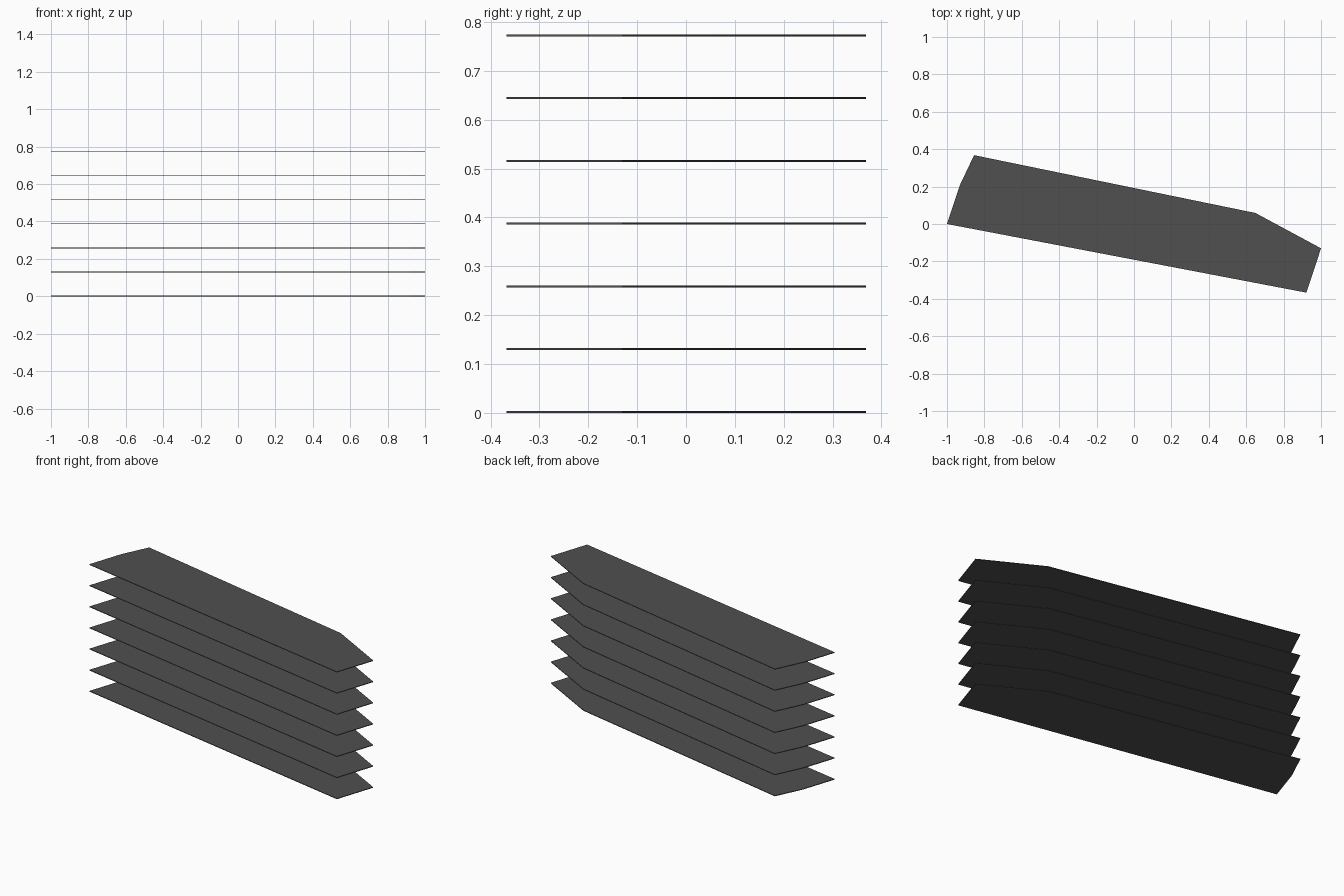
import bpy, bmesh

if "Cube" in bpy.data.objects:
    bpy.data.objects.remove(bpy.data.objects["Cube"])

# Shared slab outline, seen from the top
OUTLINE = [(-1.0, 0.0), (0.922, -0.367), (1.0, -0.13),
           (0.649, 0.059), (-0.855, 0.368), (-0.932, 0.206)]
COUNT, SPACING, THICKNESS = 7, 0.1284, 0.004

dark = bpy.data.materials.new("dark_grey")
dark.diffuse_color = (0.08, 0.08, 0.08, 1)
dark.use_nodes = True
dark.node_tree.nodes["Principled BSDF"].inputs["Base Color"].default_value = dark.diffuse_color


def make_slab_mesh():
    bm = bmesh.new()
    face = bm.faces.new([bm.verts.new((x, y, 0)) for x, y in OUTLINE])
    extruded = bmesh.ops.extrude_face_region(bm, geom=[face], use_keep_orig=True)
    top = [v for v in extruded["geom"] if isinstance(v, bmesh.types.BMVert)]
    bmesh.ops.translate(bm, verts=top, vec=(0, 0, THICKNESS))
    bmesh.ops.recalc_face_normals(bm, faces=bm.faces)
    mesh = bpy.data.meshes.new("floor_slab")
    bm.to_mesh(mesh)
    bm.free()
    mesh.materials.append(dark)
    return mesh


# Evenly stacked floor slabs
slab = make_slab_mesh()
for i in range(COUNT):
    obj = bpy.data.objects.new(f"floor_slab_{i + 1}", slab)
    obj.location.z = i * SPACING
    bpy.context.collection.objects.link(obj)
